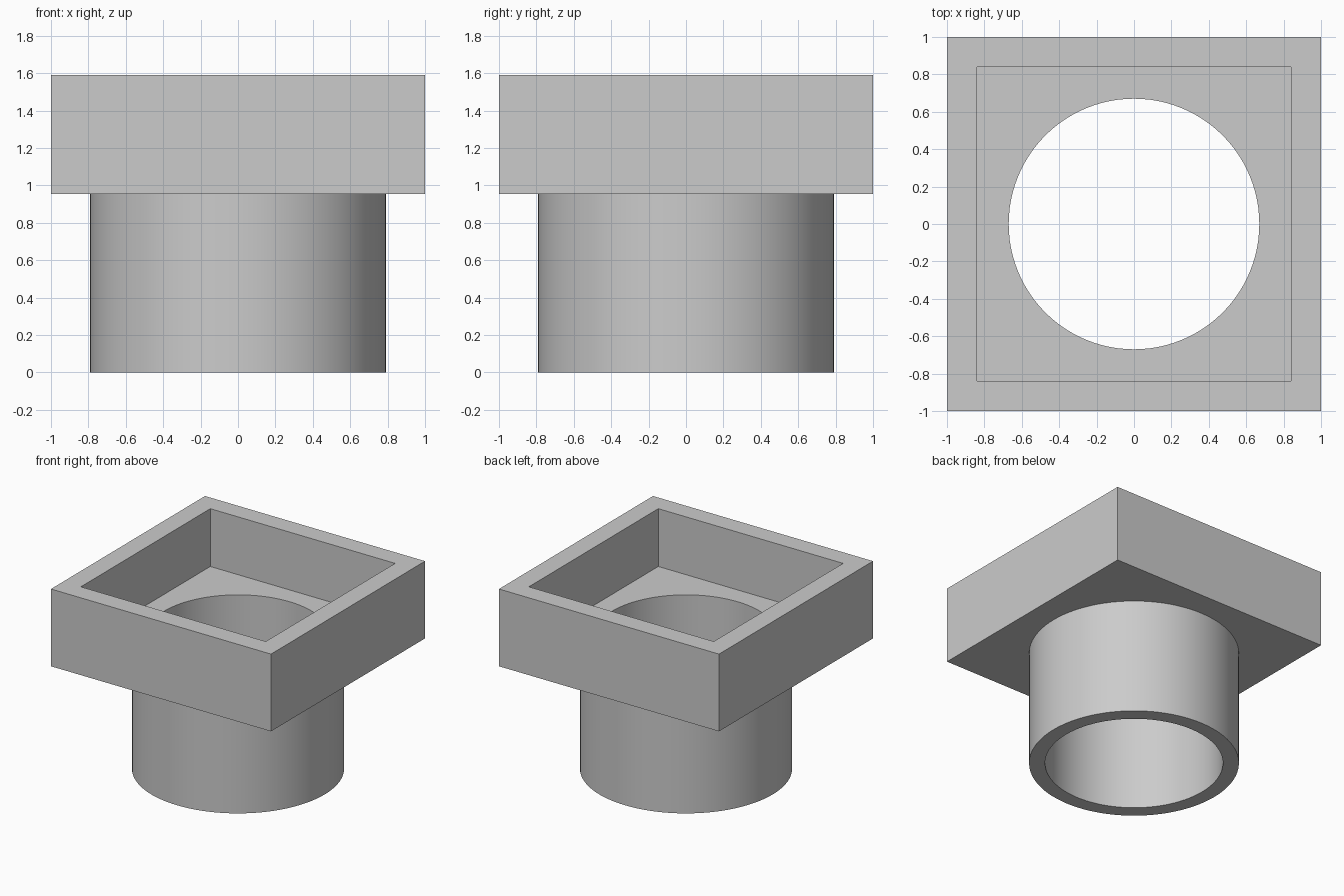
import bpy
import math

default = bpy.data.objects.get("Cube")
if default:
    bpy.data.objects.remove(default, do_unlink=True)

HALF, POCKET = 1.0, 0.84            # outer and inner half widths of the square tray
OUTER, BORE = 0.79, 0.67            # pipe radii
TRAY_Z, FLOOR_Z, TOP_Z = 0.955, 1.115, 1.59

grey = bpy.data.materials.new("plain_grey")
grey.use_nodes = True
grey.diffuse_color = (0.6, 0.6, 0.6, 1)
grey.node_tree.nodes["Principled BSDF"].inputs["Base Color"].default_value = (0.6, 0.6, 0.6, 1)


def box(name, half, z0, z1):
    bpy.ops.mesh.primitive_cube_add(size=1, location=(0, 0, (z0 + z1) / 2))
    ob = bpy.context.object
    ob.name = name
    ob.scale = (2 * half, 2 * half, z1 - z0)
    bpy.ops.object.transform_apply(location=True, scale=True)
    ob.data.materials.append(grey)
    return ob


def cylinder(name, radius, z0, z1):
    bpy.ops.mesh.primitive_cylinder_add(vertices=96, radius=radius, depth=z1 - z0,
                                        location=(0, 0, (z0 + z1) / 2))
    ob = bpy.context.object
    ob.name = name
    bpy.ops.object.transform_apply(location=True)
    ob.data.materials.append(grey)
    return ob


def combine(target, other, operation):
    mod = target.modifiers.new(operation.lower(), 'BOOLEAN')
    mod.operation = operation
    mod.solver = 'EXACT'
    mod.object = other
    bpy.context.view_layer.objects.active = target
    bpy.ops.object.modifier_apply(modifier=mod.name)
    bpy.data.objects.remove(other, do_unlink=True)


# Square tray joined to the round pipe
adapter = box("square_to_round_adapter", HALF, TRAY_Z, TOP_Z)
combine(adapter, cylinder("pipe", OUTER, 0, TRAY_Z + 0.08), 'UNION')

# Square pocket from above, round bore all the way through
combine(adapter, box("pocket_cutter", POCKET, FLOOR_Z, TOP_Z + 0.2), 'DIFFERENCE')
combine(adapter, cylinder("bore_cutter", BORE, -0.2, FLOOR_Z + 0.2), 'DIFFERENCE')

# Smooth round walls with crisp edges
bpy.ops.object.select_all(action='DESELECT')
adapter.select_set(True)
bpy.context.view_layer.objects.active = adapter
bpy.ops.object.shade_smooth_by_angle(angle=math.radians(30))
